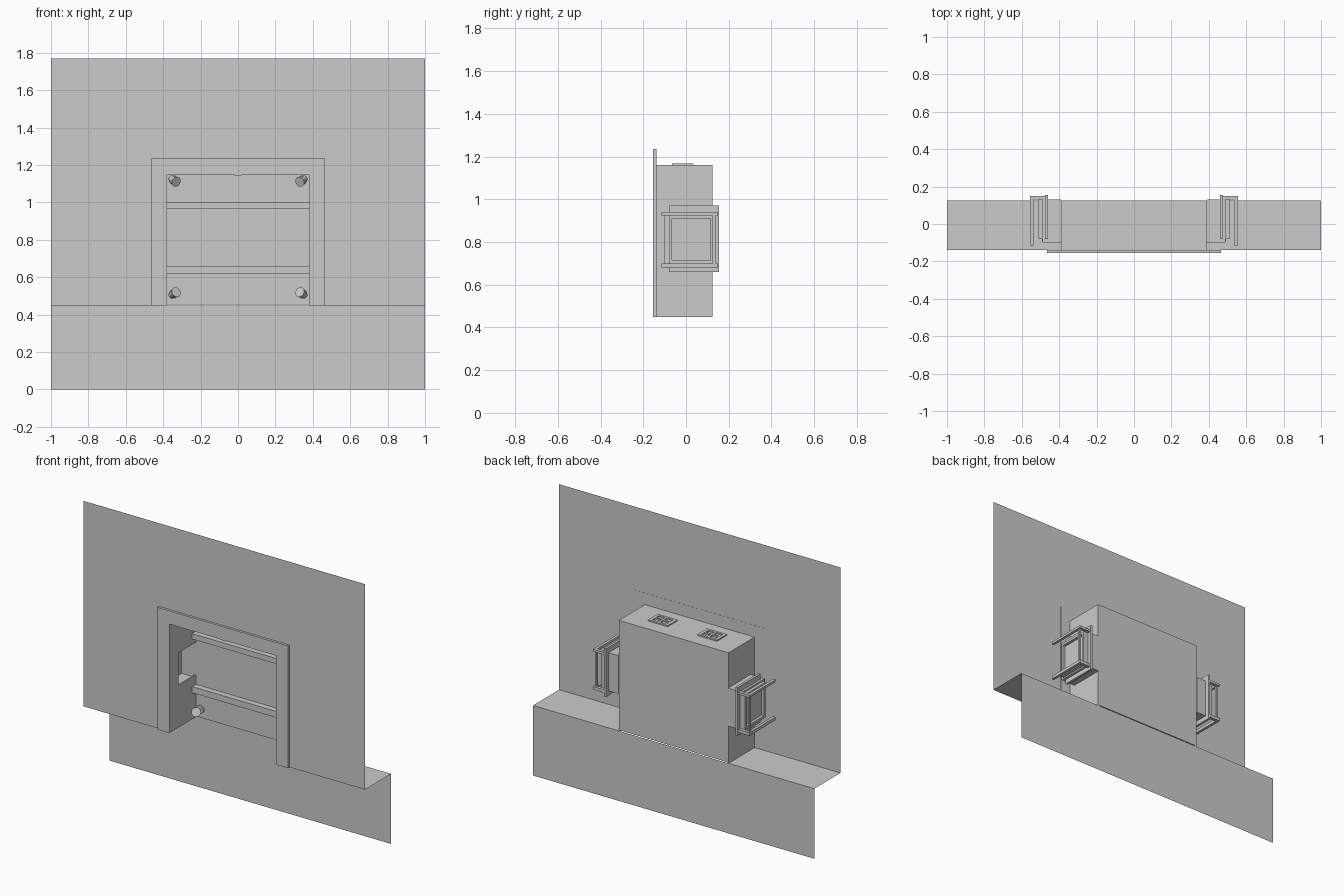
import bpy, bmesh
from mathutils import Vector

cube = bpy.data.objects.get("Cube")
if cube:
    bpy.data.objects.remove(cube, do_unlink=True)

grey = bpy.data.materials.new("plain_grey")
grey.use_nodes = True
grey.diffuse_color = (0.6, 0.6, 0.6, 1)
grey.node_tree.nodes["Principled BSDF"].inputs["Base Color"].default_value = (0.6, 0.6, 0.6, 1)


def finish(name, bm):
    mesh = bpy.data.meshes.new(name)
    bm.to_mesh(mesh)
    bm.free()
    mesh.materials.append(grey)
    obj = bpy.data.objects.new(name, mesh)
    bpy.context.scene.collection.objects.link(obj)
    return obj


def prism(name, points, offset=None):
    """Flat outline, optionally extruded along an offset."""
    bm = bmesh.new()
    face = bm.faces.new([bm.verts.new(p) for p in points])
    if offset:
        res = bmesh.ops.extrude_face_region(bm, geom=[face], use_keep_orig=True)
        verts = [g for g in res["geom"] if isinstance(g, bmesh.types.BMVert)]
        bmesh.ops.translate(bm, verts=verts, vec=offset)
        bmesh.ops.recalc_face_normals(bm, faces=bm.faces)
    return finish(name, bm)


def add_box(bm, x, y, z):
    verts = bmesh.ops.create_cube(bm, size=1)["verts"]
    for v in verts:
        v.co = [(r[0] + r[1]) / 2 + c * (r[1] - r[0]) for c, r in zip(v.co, (x, y, z))]


def box(name, x, y, z):
    bm = bmesh.new()
    add_box(bm, x, y, z)
    return finish(name, bm)


def side_box(bm, s, x, y, z):
    add_box(bm, sorted((s * x[0], s * x[1])), y, z)


def side_ring(bm, s, x, y, z, w):
    """Rectangular frame facing sideways."""
    side_box(bm, s, x, y, (z[0], z[0] + w))
    side_box(bm, s, x, y, (z[1] - w, z[1]))
    side_box(bm, s, x, (y[0], y[0] + w), (z[0] + w, z[1] - w))
    side_box(bm, s, x, (y[1] - w, y[1]), (z[0] + w, z[1] - w))


def arch(y, outer, inner, top, inner_top):
    base = 0.45
    return [(-outer, y, base), (-inner, y, base), (-inner, y, inner_top), (inner, y, inner_top),
            (inner, y, base), (outer, y, base), (outer, y, top), (-outer, y, top)]


# Wall, ledge and the set-back lower wall
FRONT, BACK = -0.14, 0.125
prism("upper_wall", arch(FRONT, 1, 0.38, 1.77, 1.155))
prism("lower_wall", [(-1, BACK, 0), (1, BACK, 0), (1, BACK, 0.45), (-1, BACK, 0.45)])
for s, side in ((1, "left"), (-1, "right")):
    prism(side + "_ledge", [(s * 0.38, FRONT, 0.45), (s, FRONT, 0.45),
                            (s, BACK, 0.45), (s * 0.38, BACK, 0.45)])

# Surround around the opening
prism("surround", arch(-0.155, 0.465, 0.38, 1.235, 1.15), (0, 0.016, 0))
box("latch", (-0.02, 0.02), (-0.15, -0.13), (1.143, 1.152))

# Cabinet: back, top and notched sides
box("cabinet_back", (-0.39, 0.39), (0.115, BACK), (0.455, 1.16))
box("cabinet_top", (-0.39, 0.39), (FRONT, BACK), (1.15, 1.16))
for s, side in ((1, "left"), (-1, "right")):
    outline = [(FRONT, 0.45), (BACK, 0.45), (BACK, 0.72), (-0.06, 0.72),
               (-0.06, 0.93), (BACK, 0.93), (BACK, 1.16), (FRONT, 1.16)]
    prism(side + "_cabinet_side", [(s * 0.38, y, z) for y, z in outline], (s * 0.01, 0, 0))

# Cross bars on the cabinet back
for name, z in (("upper_bar", (0.965, 1.0)), ("lower_bar", (0.62, 0.66))):
    box(name, (-0.38, 0.38), (0.077, 0.116), z)

# Vents on the cabinet top: rim with a cross
for s, side in ((1, "left"), (-1, "right")):
    bm = bmesh.new()
    z = (1.158, 1.168)
    for x in ((0.105, 0.125), (0.168, 0.182), (0.225, 0.245)):
        side_box(bm, s, x, (-0.065, 0.035), z)
    for y in ((-0.065, -0.05), (-0.021, -0.009), (0.02, 0.035)):
        side_box(bm, s, (0.105, 0.245), y, z)
    finish(side + "_vent", bm)

# Side units: window frame, collar, pane and bent rails
for s, side in ((1, "left"), (-1, "right")):
    bm = bmesh.new()
    side_ring(bm, s, (0.46, 0.475), (-0.08, 0.155), (0.66, 0.97), 0.035)
    finish(side + "_window_frame", bm)
    bm = bmesh.new()
    side_ring(bm, s, (0.39, 0.49), (-0.1, 0.13), (0.69, 0.935), 0.01)
    finish(side + "_window_collar", bm)
    bm = bmesh.new()
    side_box(bm, s, (0.485, 0.492), (-0.09, 0.12), (0.70, 0.925))
    side_ring(bm, s, (0.49, 0.51), (-0.08, 0.13), (0.70, 0.925), 0.015)
    finish(side + "_window_pane", bm)
    bm = bmesh.new()
    for z in ((0.68, 0.7), (0.925, 0.94)):
        side_box(bm, s, (0.538, 0.556), (-0.115, 0.15), z)
        side_box(bm, s, (0.475, 0.556), (0.13, 0.15), z)
    side_box(bm, s, (0.538, 0.55), (0.125, 0.14), (0.69, 0.935))
    finish(side + "_window_rails", bm)


# Corner spotlights aimed at the middle of the opening
def tube(bm, start, end, r1, r2):
    start, end = Vector(start), Vector(end)
    axis = end - start
    verts = bmesh.ops.create_cone(bm, cap_ends=True, segments=16, radius1=r1,
                                  radius2=r2, depth=axis.length)["verts"]
    turn = axis.to_track_quat("Z", "Y")
    for v in verts:
        v.co = turn @ v.co + (start + end) / 2


for s, side in ((1, "left"), (-1, "right")):
    for z, level, inward in ((1.12, "upper", -1), (0.51, "lower", 1)):
        bm = bmesh.new()
        x = s * 0.345
        aim = Vector((-s, -1.6, inward * 0.7)).normalized()
        mid = Vector((x, 0.07, z))
        tube(bm, (x, 0.116, z), (x, 0.106, z), 0.025, 0.025)
        tube(bm, (x, 0.11, z), mid, 0.008, 0.008)
        tube(bm, mid - aim * 0.025, mid + aim * 0.03, 0.016, 0.028)
        lamp = finish(f"{level}_{side}_spotlight", bm)
        bpy.context.view_layer.objects.active = lamp
        lamp.select_set(True)
        bpy.ops.object.shade_smooth_by_angle()
        lamp.select_set(False)
